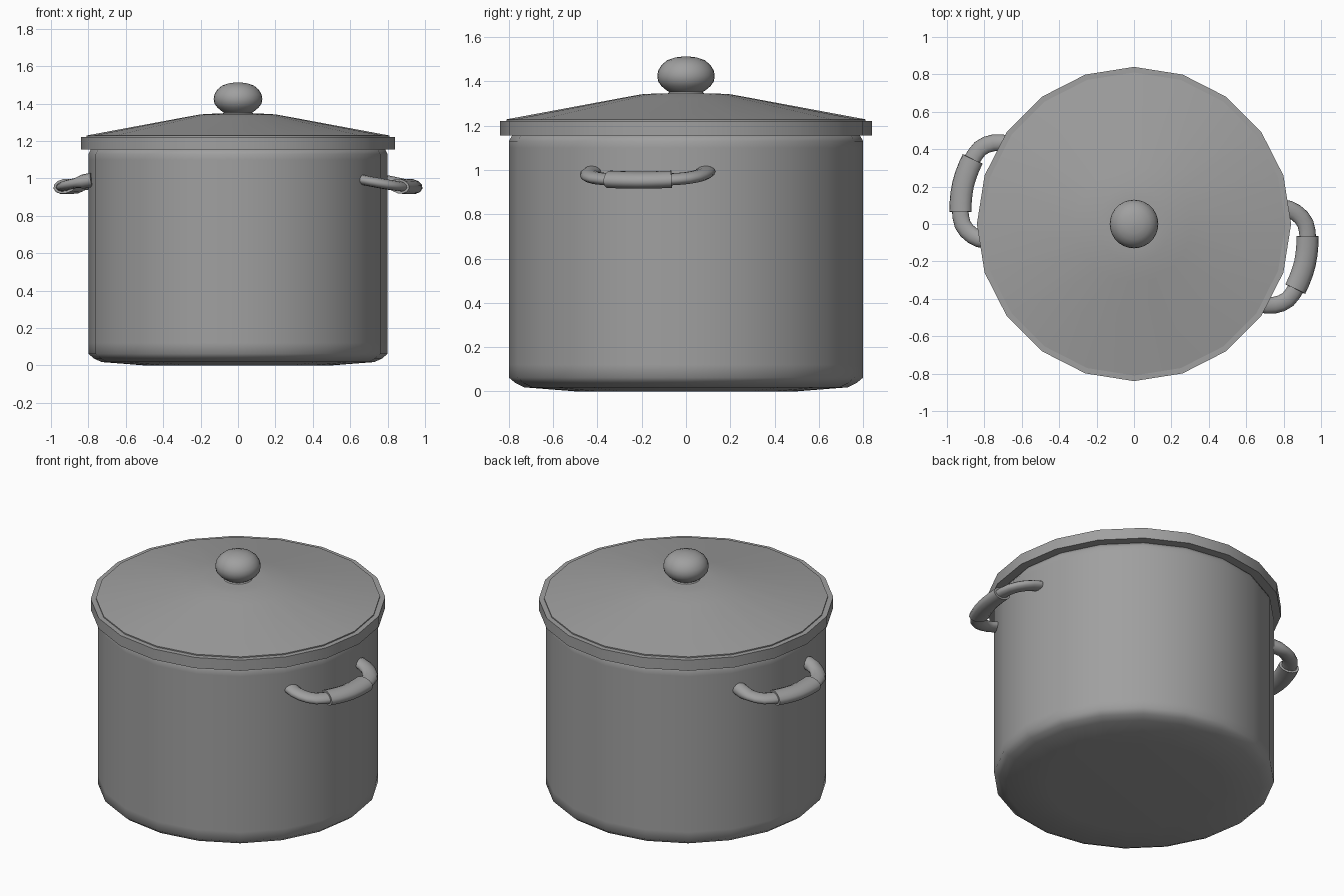
import bpy, bmesh
from math import sin, cos, tau, radians
from mathutils import Vector, Matrix

cube = bpy.data.objects.get("Cube")
if cube:
    bpy.data.objects.remove(cube, do_unlink=True)

steel = bpy.data.materials.new("grey_metal")
steel.use_nodes = True
GREY = (0.35, 0.35, 0.35, 1)
steel.diffuse_color = GREY
steel.node_tree.nodes["Principled BSDF"].inputs["Base Color"].default_value = GREY


def skin(name, rings, smooth_angle, matrix=None):
    """Join successive rings of points with quads and cap both ends."""
    bm = bmesh.new()
    loops = [[bm.verts.new(p) for p in ring] for ring in rings]
    for a, b in zip(loops, loops[1:]):
        n = len(a)
        for i in range(n):
            j = (i + 1) % n
            bm.faces.new((a[i], a[j], b[j], b[i]))
    bm.faces.new(loops[0])
    bm.faces.new(loops[-1])
    bmesh.ops.recalc_face_normals(bm, faces=bm.faces)
    mesh = bpy.data.meshes.new(name)
    bm.to_mesh(mesh)
    bm.free()
    mesh.materials.append(steel)
    ob = bpy.data.objects.new(name, mesh)
    bpy.context.collection.objects.link(ob)
    if matrix:
        ob.matrix_world = matrix
    bpy.ops.object.select_all(action="DESELECT")
    ob.select_set(True)
    bpy.context.view_layer.objects.active = ob
    bpy.ops.object.shade_smooth_by_angle(angle=radians(smooth_angle))


def lathe(name, profile, sides, smooth_angle):
    """Turn a (radius, height) profile around the z axis."""
    rings = [[(r * cos(tau * i / sides), r * sin(tau * i / sides), z)
              for i in range(sides)] for r, z in profile]
    skin(name, rings, smooth_angle)


def sweep(name, path, width, thick, matrix, flare=1.0, sides=12):
    """Run an elliptical section along a path lying in the xy plane."""
    pts = [Vector((x, y, 0)) for x, y in path]
    rings = []
    for k, p in enumerate(pts):
        ahead = pts[min(k + 1, len(pts) - 1)] - pts[max(k - 1, 0)]
        side = Vector((ahead.y, -ahead.x, 0)).normalized()
        grow = flare if k in (0, 1, len(pts) - 2, len(pts) - 1) else 1.0
        rings.append([p + side * width * cos(tau * i / sides)
                      + Vector((0, 0, thick * grow * sin(tau * i / sides)))
                      for i in range(sides)])
    skin(name, rings, 50, matrix)


def mirrored(half):
    """Complete a path that ends on y = 0."""
    return half + [(x, -y) for x, y in reversed(half[:-1])]


# Pot body with rounded foot and shoulder
lathe("pot_body", [(0.5, 0.0), (0.73, 0.018), (0.77, 0.037), (0.8, 0.062),
                   (0.8, 0.12), (0.8, 1.1), (0.8, 1.13), (0.785, 1.158)], 20, 70)

# Lid: outer band and shallow dome
lathe("lid_rim", [(0.78, 1.155), (0.84, 1.155), (0.84, 1.222), (0.79, 1.222)], 20, 30)
lathe("lid_dome", [(0.81, 1.16), (0.81, 1.229), (0.31, 1.322),
                   (0.2, 1.342), (0.13, 1.346)], 20, 30)

# Knob on a narrow neck
lathe("lid_knob", [(0.085, 1.342), (0.075, 1.352), (0.088, 1.36), (0.11, 1.378),
                   (0.126, 1.4), (0.13, 1.425), (0.126, 1.449), (0.11, 1.475),
                   (0.085, 1.496), (0.05, 1.508), (0.012, 1.513)], 28, 60)

# Side handles, each drooping slightly outwards, with a thicker grip
tube = mirrored([(0.74, 0.262), (0.79, 0.264), (0.83, 0.254), (0.865, 0.236),
                 (0.895, 0.208), (0.914, 0.17), (0.927, 0.13), (0.938, 0.06),
                 (0.941, 0.0)])
grip = mirrored([(0.921, 0.145), (0.931, 0.1), (0.938, 0.05), (0.941, 0.0)])
droop = (Matrix.Translation((0.78, 0, 0.985)) @ Matrix.Rotation(radians(11), 4, "Y")
         @ Matrix.Translation((-0.78, 0, 0)))
for label, turn, flare in (("left", -13, 1.0), ("right", 167, 1.4)):
    place = Matrix.Rotation(radians(turn), 4, "Z") @ droop
    sweep(label + "_handle", tube, 0.045, 0.027, place, flare)
    sweep(label + "_handle_grip", grip, 0.06, 0.039, place)
